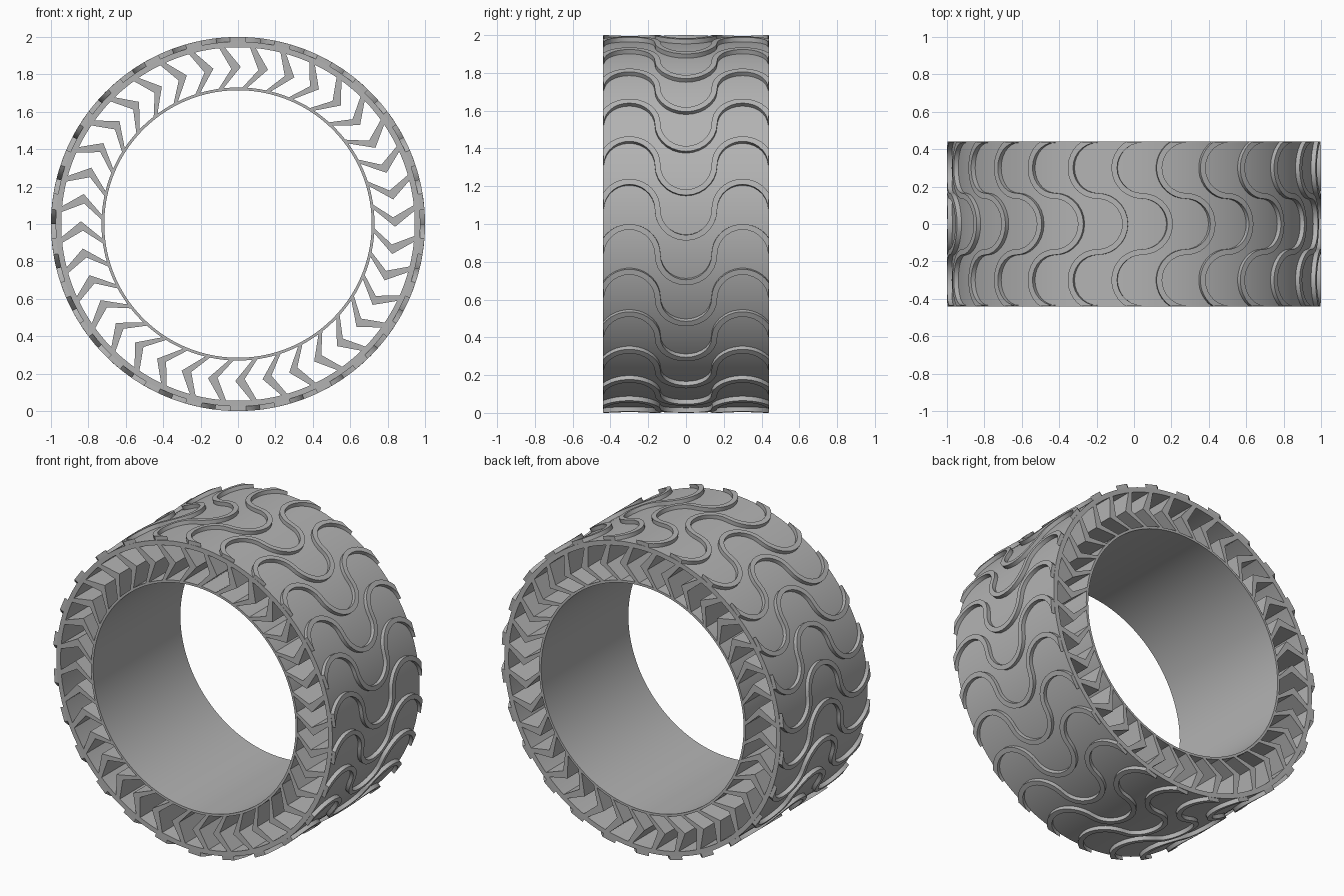
import bpy, bmesh, math

cube = bpy.data.objects.get("Cube")
if cube:
    bpy.data.objects.remove(cube, do_unlink=True)

HALF = 0.44        # half of the wheel width
SPOKES = 36
RIBS = 26

rubber = bpy.data.materials.new("grey_rubber")
rubber.use_nodes = True
GREY = (0.45, 0.45, 0.45, 1)
rubber.diffuse_color = GREY
rubber.node_tree.nodes["Principled BSDF"].inputs["Base Color"].default_value = GREY


def polar(r, a, y):
    """Point at radius r, angle a clockwise from the top, depth y."""
    return (r * math.sin(a), y, 1 + r * math.cos(a))


def loft(bm, sections, closed=False):
    """Bridge matching closed sections; cap the ends unless closed."""
    rows = [[bm.verts.new(p) for p in s] for s in sections]
    n = len(rows[0])
    last = len(rows) if closed else len(rows) - 1
    for i in range(last):
        a, b = rows[i], rows[(i + 1) % len(rows)]
        for j in range(n):
            k = (j + 1) % n
            bm.faces.new((a[j], a[k], b[k], b[j]))
    if not closed:
        bm.faces.new(rows[0][::-1])
        bm.faces.new(rows[-1])


def finish(bm, name):
    bmesh.ops.recalc_face_normals(bm, faces=bm.faces[:])
    mesh = bpy.data.meshes.new(name)
    bm.to_mesh(mesh)
    bm.free()
    mesh.materials.append(rubber)
    ob = bpy.data.objects.new(name, mesh)
    bpy.context.collection.objects.link(ob)
    bpy.ops.object.select_all(action="DESELECT")
    ob.select_set(True)
    bpy.context.view_layer.objects.active = ob
    bpy.ops.object.shade_smooth_by_angle(angle=math.radians(30))


def tube(name, inner, outer, sides=156):
    bm = bmesh.new()
    profile = [(inner, -HALF), (outer, -HALF), (outer, HALF), (inner, HALF)]
    loft(bm, [[polar(r, math.tau * i / sides, y) for r, y in profile]
              for i in range(sides)], closed=True)
    finish(bm, name)


# Hub ring and tread band
tube("inner_ring", 0.715, 0.73)
tube("tread_band", 0.945, 0.975)

# Chevron spokes: (radius, sideways shift), pointing clockwise
chevron = [(0.95, -0.09), (0.84, 0), (0.725, -0.095),
           (0.725, -0.12), (0.83, -0.05), (0.95, -0.12)]
bm = bmesh.new()
for i in range(SPOKES):
    turn = math.tau * i / SPOKES + math.radians(1)
    loft(bm, [[polar(r, turn + s / r, y) for r, s in chevron]
              for y in (-HALF, HALF)])
finish(bm, "chevron_spokes")

# Wavy tread ribs made of three joined arcs
ARC = 0.15
WIDTH = 0.03
STEPS = 14


def wave(offset):
    """Side line of a rib as (along, across) points."""
    r = ARC + offset
    edge = math.asin(min(1, (HALF - 2 * ARC) / r))
    quarter = math.pi / 2
    arcs = [(-2 * ARC, r, -1, -edge, quarter),
            (0, ARC - offset, 1, -quarter, quarter),
            (2 * ARC, r, -1, -quarter, edge)]
    points = []
    for n, (centre, rad, side, start, end) in enumerate(arcs):
        for i in range(1 if n else 0, STEPS + 1):
            t = start + (end - start) * i / STEPS
            points.append((side * rad * math.cos(t), centre + rad * math.sin(t)))
    return points


sides = list(zip(wave(-WIDTH / 2), wave(WIDTH / 2)))
bm = bmesh.new()
for i in range(RIBS):
    turn = math.tau * i / RIBS + math.pi / 2 + ARC + WIDTH / 2
    loft(bm, [[polar(r, turn + p[0], p[1])
               for p, r in ((a, 0.965), (a, 1), (b, 1), (b, 0.965))]
              for a, b in sides])
finish(bm, "tread_ribs")
